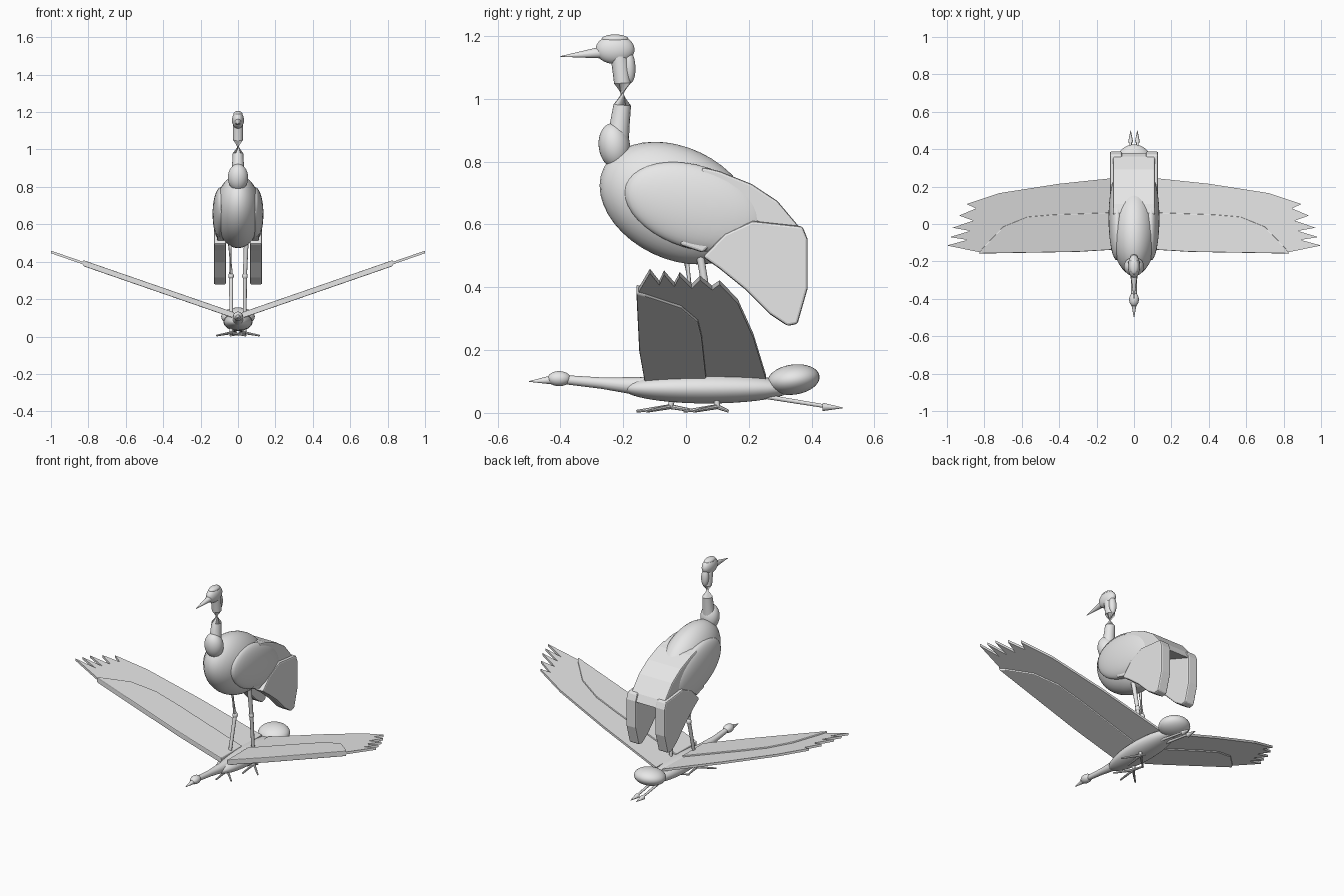
import bpy, bmesh, math
from mathutils import Vector, Matrix

if "Cube" in bpy.data.objects:
    bpy.data.objects.remove(bpy.data.objects["Cube"])

grey = bpy.data.materials.new("plain grey")
grey.diffuse_color = (0.8, 0.8, 0.8, 1)
grey.use_nodes = True
grey.node_tree.nodes["Principled BSDF"].inputs["Base Color"].default_value = grey.diffuse_color
smooth = []


def finish(name, bm, is_smooth=True):
    bmesh.ops.recalc_face_normals(bm, faces=bm.faces)
    me = bpy.data.meshes.new(name)
    bm.to_mesh(me)
    bm.free()
    me.materials.append(grey)
    ob = bpy.data.objects.new(name, me)
    bpy.context.collection.objects.link(ob)
    if is_smooth:
        smooth.append(ob)
    return ob


def ellipsoid(name, centre, radii, tilt=0):
    """Tilt in degrees raises the front (-y) end."""
    bm = bmesh.new()
    m = (Matrix.Translation(centre) @ Matrix.Rotation(-math.radians(tilt), 4, 'X')
         @ Matrix.Diagonal((*radii, 1)))
    bmesh.ops.create_uvsphere(bm, u_segments=32, v_segments=20, radius=1, matrix=m)
    return finish(name, bm)


def add_tube(bm, points, radii, sides=16):
    """Rings swept along points, capped at both ends."""
    pts = [Vector(p) for p in points]
    rings = []
    for i, p in enumerate(pts):
        d = pts[min(i + 1, len(pts) - 1)] - pts[max(i - 1, 0)]
        q = d.to_track_quat('Z', 'Y')
        rings.append([bm.verts.new(p + q @ Vector((radii[i] * math.cos(a), radii[i] * math.sin(a), 0)))
                      for a in (2 * math.pi * k / sides for k in range(sides))])
    for r, s in zip(rings, rings[1:]):
        for k in range(sides):
            bm.faces.new((r[k], r[(k + 1) % sides], s[(k + 1) % sides], s[k]))
    bm.faces.new(rings[0])
    bm.faces.new(rings[-1])


def tube(name, points, radii, sides=16):
    bm = bmesh.new()
    add_tube(bm, points, radii, sides)
    return finish(name, bm)


def prism(name, low, high, bevel=0):
    """Solid between two matching outlines."""
    bm = bmesh.new()
    a = [bm.verts.new(p) for p in low]
    b = [bm.verts.new(p) for p in high]
    bm.faces.new(a)
    bm.faces.new(b)
    for i in range(len(a)):
        j = (i + 1) % len(a)
        bm.faces.new((a[i], a[j], b[j], b[i]))
    ob = finish(name, bm, False)
    if bevel:
        mod = ob.modifiers.new("soft edges", 'BEVEL')
        mod.width = bevel
        mod.segments = 2
        mod.limit_method = 'ANGLE'
        mod.angle_limit = math.radians(40)
    return ob


# Standing bird: body, neck and head
ellipsoid("standing_body", (0, -.03, .668), (.122, .258, .178), 25.5)
ellipsoid("standing_neck_base", (0, -.228, .85), (.054, .05, .073), -8)
tube("standing_neck",
     [(0, -.222, .84), (0, -.212, .91), (0, -.203, .98), (0, -.202, 1.05), (0, -.21, 1.12), (0, -.22, 1.16)],
     [.04, .032, .028, .027, .028, .026])
ellipsoid("standing_nape", (0, -.181, 1.102), (.022, .02, .053), -3)
ellipsoid("standing_head", (0, -.226, 1.157), (.032, .062, .046))
ellipsoid("standing_crown", (0, -.226, 1.19), (.024, .043, .015))
tube("standing_beak", [(0, -.275, 1.147), (0, -.4, 1.135)], [.018, .001], 12)

# Tail plume over the back
plume = [(.053, .783), (.107, .77), (.209, .729), (.291, .675), (.361, .592), (.384, .545),
         (.212, .611), (.123, .57), (.053, .51), (-.02, .535), (.04, .75)]
prism("standing_tail_plume", [(-.112, y, z) for y, z in plume],
      [(.112, y, z) for y, z in plume], .008)

# Folded wings with drooping feathers
droop = [(.053, .497), (.123, .57), (.212, .611), (.371, .594), (.387, .554), (.387, .395),
         (.355, .283), (.323, .277), (.266, .315), (.186, .395), (.107, .459)]
for side, s in (("left", -1), ("right", 1)):
    ellipsoid(f"standing_{side}_wing", (s * .09, .03, .655), (.046, .232, .132), 17.5)
    prism(f"standing_{side}_drooping_feathers", [(s * .064, y, z) for y, z in droop],
          [(s * .129, y, z) for y, z in droop], .008)

# Legs and feet
for side, s, top, knee, foot in (("left", -1, -.005, .025, -.05), ("right", 1, .04, .075, .1)):
    tube(f"standing_{side}_leg",
         [(s * .045, top, .53), (s * .037, knee, .323), (s * .036, foot, .018)],
         [.013, .011, .009], 12)
    ellipsoid(f"standing_{side}_knee", (s * .037, knee, .323), (.015, .015, .018))
    bm = bmesh.new()
    for dx, dy in ((0, -.108), (.078, -.075), (-.078, -.075), (0, .085 if s < 0 else .036)):
        add_tube(bm, [(s * .036, foot, .02), (s * .036 + dx, foot + dy, .005)], [.008, .0045], 8)
    finish(f"standing_{side}_foot", bm)

# Flying bird: body, neck and head
ellipsoid("flying_body", (0, .07, .078), (.078, .27, .048))
tube("flying_neck", [(0, -.08, .083), (0, -.15, .085), (0, -.27, .095), (0, -.4, .107)],
     [.036, .029, .018, .014])
ellipsoid("flying_head", (0, -.404, .109), (.026, .037, .024))
tube("flying_beak", [(0, -.43, .105), (0, -.5, .1)], [.014, .001], 12)
ellipsoid("flying_tail", (0, .342, .106), (.09, .084, .048), -8)

# Outspread wings: thin finger-tipped feathers under thicker coverts
feathers = [(.02, -.13), (.3, -.147), (.8, -.156), (1, -.115), (.89, -.085), (.985, -.07),
            (.875, -.037), (.97, -.02), (.86, .018), (.935, .045), (.845, .083), (.895, .107),
            (.72, .165), (.4, .215), (.02, .255)]
coverts = [(.02, -.132), (.3, -.149), (.83, -.158), (.81, -.13), (.7, -.015), (.57, .038),
           (.43, .05), (.02, .065)]


def wing_sheet(s, outline, offset):
    return [(s * x, y, .106 + .346 * x + offset) for x, y in outline]


for side, s in (("left", -1), ("right", 1)):
    prism(f"flying_{side}_flight_feathers", wing_sheet(s, feathers, -.007), wing_sheet(s, feathers, .007))
    prism(f"flying_{side}_wing_coverts", wing_sheet(s, coverts, -.016), wing_sheet(s, coverts, .016), .004)
    # Trailing legs and pointed feet
    tube(f"flying_{side}_leg", [(s * .02, .24, .054), (s * .018, .45, .02)], [.008, .006], 10)
    tube(f"flying_{side}_foot", [(s * .018, .435, .019), (s * .018, .5, .016)], [.014, .001], 10)

# Smooth the rounded parts
bpy.ops.object.select_all(action='DESELECT')
for ob in smooth:
    ob.select_set(True)
bpy.context.view_layer.objects.active = smooth[0]
bpy.ops.object.shade_smooth_by_angle(angle=math.radians(40))
